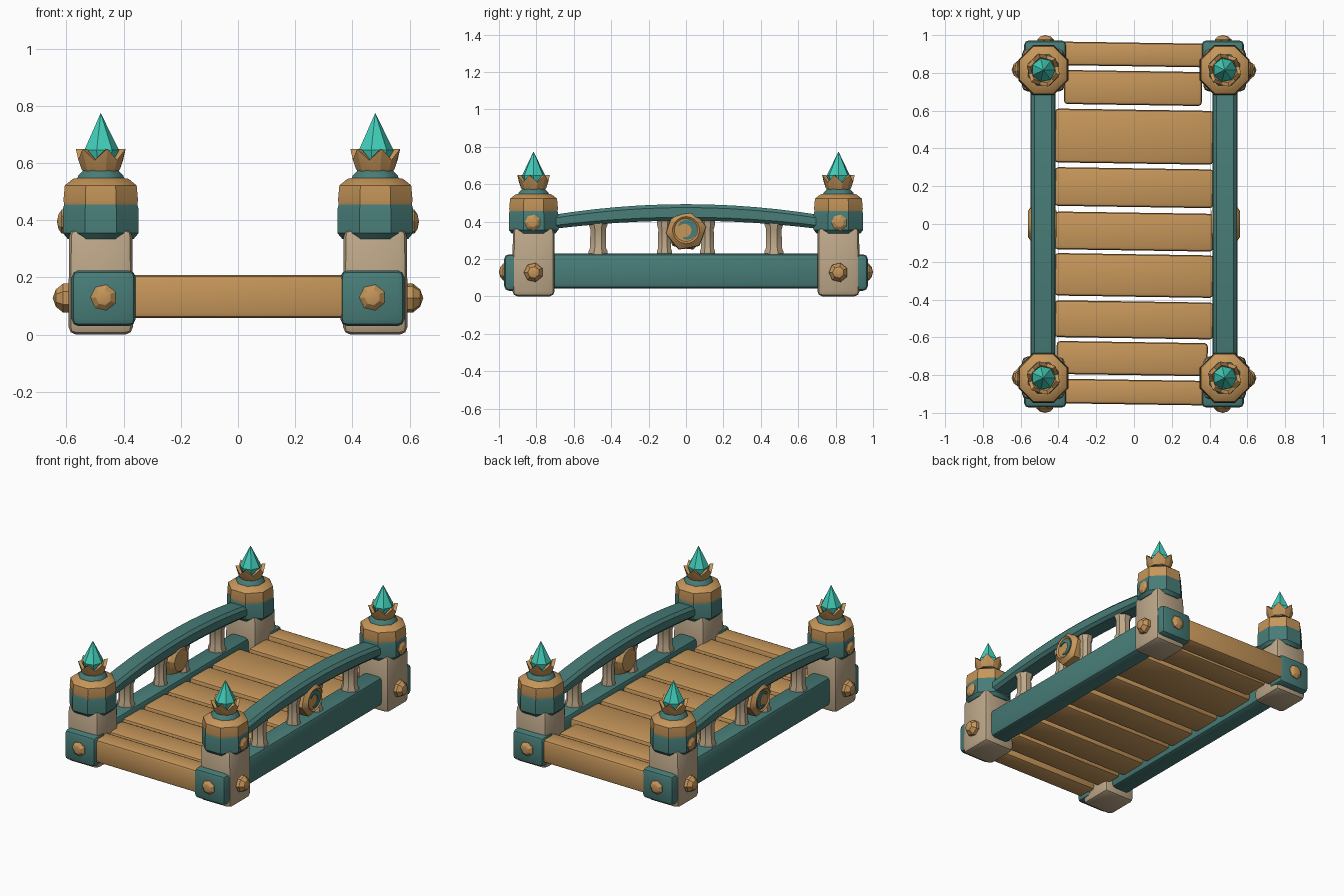
import bpy, bmesh, math
from mathutils import Vector, Matrix

if "Cube" in bpy.data.objects:
    bpy.data.objects.remove(bpy.data.objects["Cube"])


def material(name, r, g, b):
    def lin(c):
        c /= 255
        return c / 12.92 if c <= 0.04045 else ((c + 0.055) / 1.055) ** 2.4
    m = bpy.data.materials.new(name)
    m.diffuse_color = (lin(r), lin(g), lin(b), 1)
    m.use_nodes = True
    m.node_tree.nodes["Principled BSDF"].inputs["Base Color"].default_value = m.diffuse_color
    return m


TEAL = material("teal paint", 72, 125, 120)
WOOD = material("warm wood", 198, 150, 90)
STONE = material("beige stone", 190, 168, 138)
CRYSTAL = material("turquoise crystal", 66, 206, 186)


def finish(bm, name, mat, angle=35):
    bmesh.ops.recalc_face_normals(bm, faces=bm.faces[:])
    me = bpy.data.meshes.new(name)
    bm.to_mesh(me)
    bm.free()
    me.materials.append(mat)
    ob = bpy.data.objects.new(name, me)
    bpy.context.collection.objects.link(ob)
    bpy.ops.object.select_all(action='DESELECT')
    ob.select_set(True)
    bpy.context.view_layer.objects.active = ob
    bpy.ops.object.shade_smooth_by_angle(angle=math.radians(angle))
    return ob


def box(name, lo, hi, mat, bevel=0.02, segs=2, turn=0.0, taper=1.0):
    """Bevelled box between two corners; taper scales the top."""
    lo, hi = Vector(lo), Vector(hi)
    c, s = (lo + hi) / 2, hi - lo
    bm = bmesh.new()
    bmesh.ops.create_cube(bm, size=1)
    for v in bm.verts:
        k = taper if v.co.z > 0 else 1
        v.co = Vector((v.co.x * s.x * k, v.co.y * s.y * k, v.co.z * s.z))
    bmesh.ops.bevel(bm, geom=bm.edges[:], offset=bevel, segments=segs,
                    profile=0.5, affect='EDGES')
    bmesh.ops.transform(bm, verts=bm.verts[:],
                        matrix=Matrix.Translation(c) @ Matrix.Rotation(turn, 4, 'Z'))
    return finish(bm, name, mat)


def lathe(name, profile, sides, origin, mat, axis=(0, 0, 1), jag=None, angle=35):
    """Ring stack from (radius, height) pairs; jag(ring, i) -> (radius factor, height shift)."""
    bm = bmesh.new()
    rot = Vector(axis).to_track_quat('Z', 'Y').to_matrix()
    rings = []
    for k, (r, h) in enumerate(profile):
        ring = []
        for i in range(sides if r > 0 else 1):
            f, dz = jag(k, i) if jag else (1, 0)
            a = math.tau * (i + 0.5) / sides
            p = Vector((r * f * math.cos(a), r * f * math.sin(a), h + dz))
            ring.append(bm.verts.new(rot @ p + Vector(origin)))
        rings.append(ring)
    for a, b in zip(rings, rings[1:]):
        for i in range(sides):
            j = (i + 1) % sides
            if len(b) == 1:
                bm.faces.new((a[i], a[j], b[0]))
            elif len(a) == 1:
                bm.faces.new((a[0], b[j], b[i]))
            else:
                bm.faces.new((a[i], a[j], b[j], b[i]))
    for ring in (rings[0], rings[-1]):
        if len(ring) > 2:
            bm.faces.new(ring)
    return finish(bm, name, mat, angle)


def stud(name, origin, axis, r, depth):
    lathe(name, [(r, -0.03), (r, depth * 0.35), (r * 0.6, depth * 0.8), (0, depth)],
          7, origin, WOOD, axis, angle=20)


def crown_jag(k, i):
    # upper rims rise and fall to form points
    return (1, 0) if k in (0, 1, 4) else ((1.05, 0.018) if i % 2 else (0.94, -0.022))


# corner posts
PX, PY = 0.48, 0.815
for sx, xn in ((-1, "left"), (1, "right")):
    for sy, yn in ((-1, "front"), (1, "back")):
        tag = f"{yn}_{xn}"
        x, y = sx * PX, sy * PY
        box(f"post_shaft_{tag}", (x - 0.113, y - 0.113, 0.0), (x + 0.113, y + 0.113, 0.37),
            STONE, 0.028, 2, taper=0.98)
        # teal end cap over the foot of the post
        bx = sx * 0.47
        box(f"post_end_cap_{tag}", (bx - 0.112, min(sy * 0.85, sy * 0.972), 0.03),
            (bx + 0.112, max(sy * 0.85, sy * 0.972), 0.225), TEAL, 0.025)
        lathe(f"post_band_{tag}", [(0.125, 0.335), (0.143, 0.355), (0.143, 0.44), (0.138, 0.457)],
              8, (x, y, 0), TEAL)
        lathe(f"post_cap_{tag}", [(0.138, 0.453), (0.141, 0.47), (0.136, 0.522),
                                  (0.105, 0.545), (0.07, 0.55)], 8, (x, y, 0), WOOD)
        lathe(f"post_neck_{tag}", [(0.092, 0.535), (0.086, 0.555), (0.065, 0.575)],
              8, (x, y, 0), TEAL)
        lathe(f"post_crown_{tag}", [(0.06, 0.565), (0.07, 0.58), (0.086, 0.632),
                                    (0.066, 0.632), (0.05, 0.6)],
              12, (x, y, 0), WOOD, jag=crown_jag, angle=20)
        lathe(f"crystal_{tag}", [(0.05, 0.595), (0.064, 0.645), (0, 0.775)],
              7, (x, y, 0), CRYSTAL, angle=20)
        # studs on the foot and on the band
        stud(f"end_stud_{tag}", (bx, sy * 0.965, 0.13), (0, sy, 0), 0.046, 0.035)
        stud(f"side_stud_{tag}", (sx * 0.592, sy * 0.815, 0.128), (sx, 0, 0), 0.052, 0.056)
        stud(f"band_stud_{tag}", (sx * 0.608, sy * 0.82, 0.395), (sx, 0, 0), 0.043, 0.025)


# arched handrail
def rail(name, cx):
    bm = bmesh.new()
    prev, n, c = None, 12, 0.018
    for i in range(n + 1):
        y = -0.74 + 1.48 * i / n
        t = (y / 0.74) ** 2
        top, bot = 0.493 - 0.062 * t, 0.405 - 0.048 * t
        w = 0.064
        pts = [(-w, bot + c), (-w, top - c), (-w + c, top), (w - c, top),
               (w, top - c), (w, bot + c), (w - c, bot), (-w + c, bot)]
        ring = [bm.verts.new((cx + px, y, pz)) for px, pz in pts]
        if prev:
            for k in range(8):
                j = (k + 1) % 8
                bm.faces.new((prev[k], prev[j], ring[j], ring[k]))
        else:
            bm.faces.new(ring)
        prev = ring
    bm.faces.new(prev)
    finish(bm, name, TEAL)


# crescent inlay on a medallion face
def crescent(name, x, sx):
    bm = bmesh.new()
    loops = []
    n = 10
    for i in range(n + 1):
        a = math.radians(-110 + 260 * i / n)
        w = 0.004 + 0.012 * math.sin(math.pi * i / n)
        loops.append([bm.verts.new((x + dx, r * math.cos(a), 0.355 + r * math.sin(a)))
                      for dx, r in ((0, 0.045 - w), (sx * 0.008, 0.045 - w),
                                    (sx * 0.008, 0.045 + w), (0, 0.045 + w))])
    for a, b in zip(loops, loops[1:]):
        for k in range(4):
            j = (k + 1) % 4
            bm.faces.new((a[k], a[j], b[j], b[k]))
    bm.faces.new(loops[0])
    bm.faces.new(loops[-1])
    finish(bm, name, TEAL)


# sides: beam, rail, balusters, medallion
for sx, xn in ((-1, "left"), (1, "right")):
    x = sx * 0.482
    box(f"side_beam_{xn}", (x - 0.066, -0.76, 0.042), (x + 0.066, 0.76, 0.228), TEAL, 0.025)
    rail(f"handrail_{xn}", x)
    for i, (y, r) in enumerate(((-0.47, 0.05), (-0.115, 0.04), (0.115, 0.04), (0.47, 0.05))):
        lathe(f"baluster_{xn}_{i + 1}", [(r * 1.1, 0.21), (r * 1.1, 0.24), (r * 0.92, 0.26),
                                         (r * 0.9, 0.36), (r * 1.1, 0.385), (r * 1.1, 0.42)],
              8, (x, y, 0), STONE)
    lathe(f"medallion_{xn}", [(0.07, -0.072), (0.092, -0.05), (0.103, 0.0), (0.1, 0.055),
                              (0.072, 0.078), (0.062, 0.07)], 18, (x, 0, 0.355), WOOD,
          axis=(sx, 0, 0), angle=25,
          jag=lambda k, i: ((1.08 if i % 3 == 0 else 0.97) if 0 < k < 4 else 1, 0))
    crescent(f"crescent_{xn}", sx * 0.55, sx)

# deck planks: y start, y end, left x, right x
planks = [(-0.955, -0.825, -0.40, 0.40), (-0.80, -0.625, -0.41, 0.39),
          (-0.605, -0.41, -0.42, 0.42), (-0.385, -0.16, -0.42, 0.42),
          (-0.14, 0.06, -0.42, 0.42), (0.09, 0.295, -0.42, 0.42),
          (0.32, 0.605, -0.42, 0.42), (0.63, 0.81, -0.37, 0.36),
          (0.835, 0.96, -0.40, 0.40)]
for i, (y0, y1, x0, x1) in enumerate(planks):
    end = i in (0, len(planks) - 1)
    box(f"deck_plank_{i + 1}", (x0, y0, 0.058 if end else 0.07), (x1, y1, 0.208 if end else 0.2),
        WOOD, 0.018, 2, turn=-0.015)
